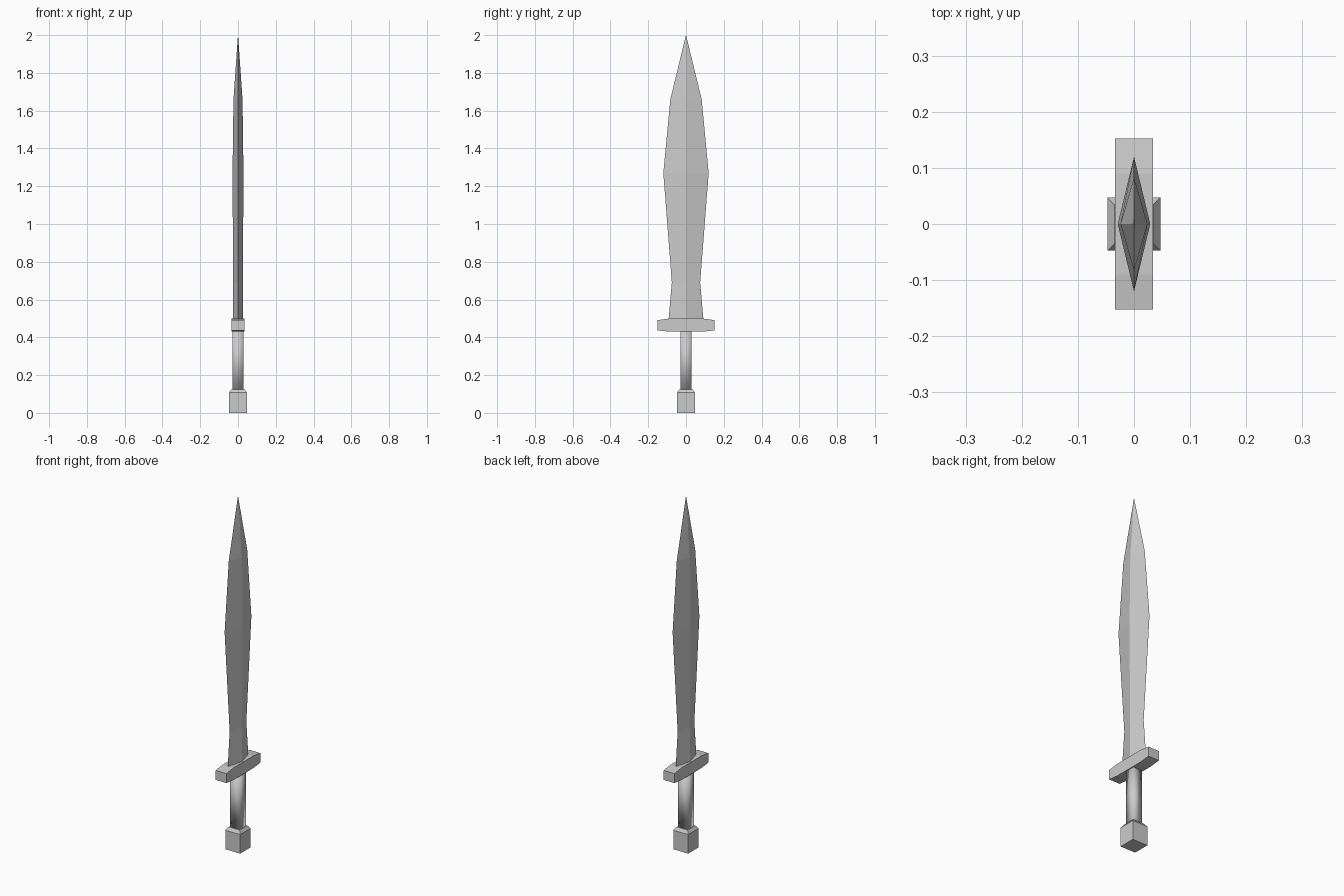
import bpy, bmesh

if "Cube" in bpy.data.objects:
    bpy.data.objects.remove(bpy.data.objects["Cube"])


def loft(name, rings, smooth=False):
    """Skin a stack of equal-length rings and cap both ends."""
    bm = bmesh.new()
    loops = [[bm.verts.new(p) for p in ring] for ring in rings]
    n = len(loops[0])
    for a, b in zip(loops, loops[1:]):
        for i in range(n):
            j = (i + 1) % n
            bm.faces.new((a[i], a[j], b[j], b[i]))
    bm.faces.new(loops[0][::-1])
    bm.faces.new(loops[-1])
    bmesh.ops.remove_doubles(bm, verts=bm.verts, dist=1e-5)
    bmesh.ops.recalc_face_normals(bm, faces=bm.faces)
    for f in bm.faces:
        f.smooth = smooth
    mesh = bpy.data.meshes.new(name)
    bm.to_mesh(mesh)
    bm.free()
    obj = bpy.data.objects.new(name, mesh)
    bpy.context.collection.objects.link(obj)
    return obj


def diamond(z, hx, hy):
    return [(hx, 0, z), (0, hy, z), (-hx, 0, z), (0, -hy, z)]


def square(z, h):
    return [(h, -h, z), (h, h, z), (-h, h, z), (-h, -h, z)]


def guard_section(y, z0, z1, hx=0.034):
    return [(-hx, y, z0), (hx, y, z0), (hx, y, z1), (-hx, y, z1)]


# Leaf-shaped blade with a diamond section: z, half thickness, half width
blade_profile = [(0.485, 0.026, 0.093), (0.69, 0.026, 0.075),
                 (1.27, 0.029, 0.12), (1.66, 0.024, 0.083),
                 (2.0, 0.0003, 0.0003)]
loft("blade", [diamond(*p) for p in blade_profile])

# Crossguard, thinner toward its ends
loft("crossguard", [guard_section(-0.152, 0.437, 0.491),
                    guard_section(-0.09, 0.43, 0.499),
                    guard_section(0.09, 0.43, 0.499),
                    guard_section(0.152, 0.437, 0.491)])

# Square grip with soft shading, ends buried in the guard and pommel
loft("grip", [square(0.115, 0.029), square(0.44, 0.029)], smooth=True)

# Block pommel with a chamfered top
loft("pommel", [square(0.0, 0.047), square(0.108, 0.047), square(0.125, 0.035)])
